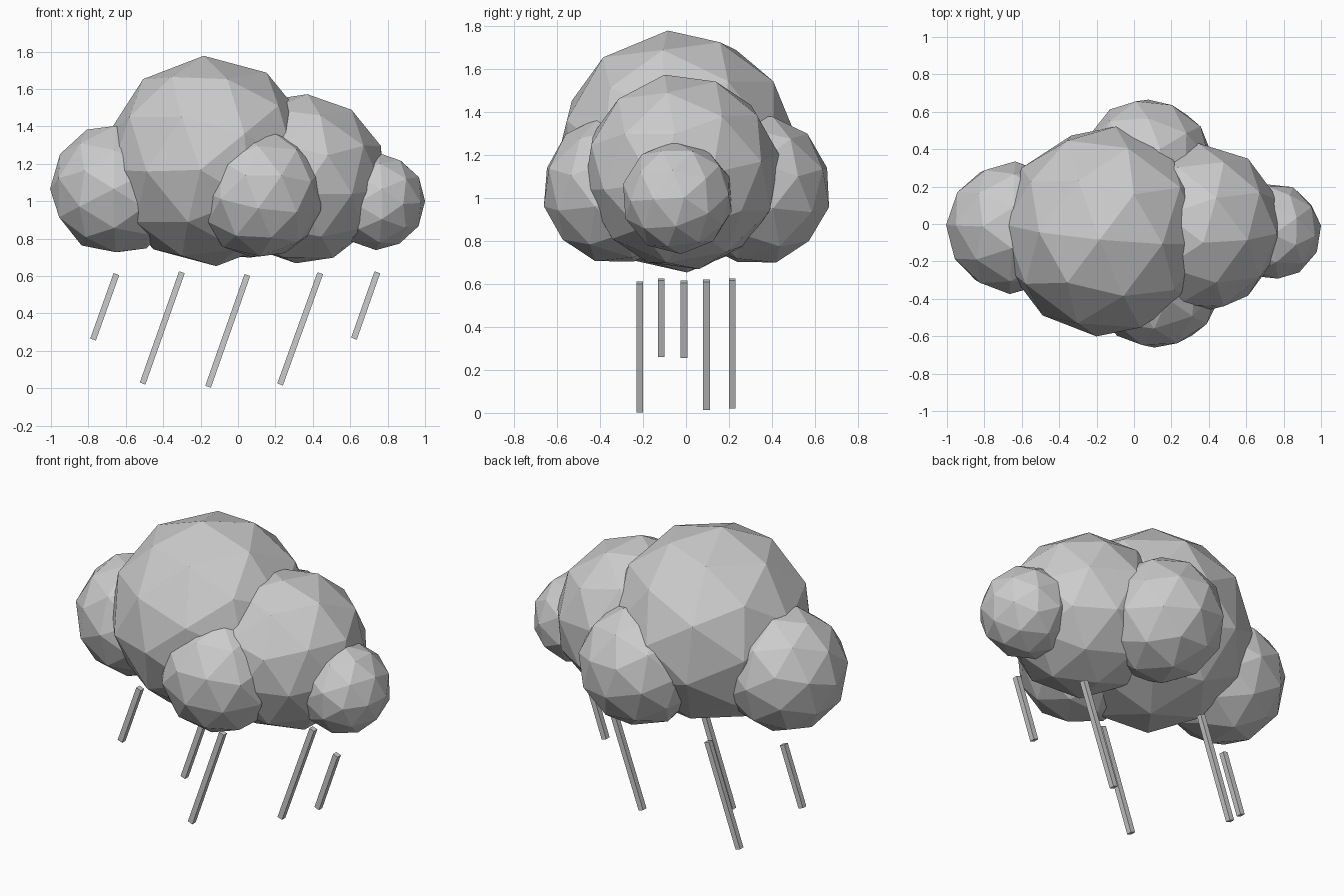
import bpy
from mathutils import Vector, Matrix

if "Cube" in bpy.data.objects:
    bpy.data.objects.remove(bpy.data.objects["Cube"])


def puff(name, center, radius, pole, toward):
    """Faceted icosphere with one corner along pole and one face leaning to toward."""
    bpy.ops.mesh.primitive_ico_sphere_add(subdivisions=2, radius=radius)
    ob = bpy.context.object
    ob.name = name
    z = Vector(pole).normalized()
    t = Vector(toward)
    x = (t - z * t.dot(z)).normalized()
    y = z.cross(x)
    rot = Matrix((x, y, z)).transposed()
    ob.matrix_world = Matrix.Translation(center) @ rot.to_4x4()
    return ob


def streak(name, top, bottom, width=0.032):
    """Slanted square rod between two points."""
    top, bottom = Vector(top), Vector(bottom)
    axis = top - bottom
    bpy.ops.mesh.primitive_cube_add(size=1)
    ob = bpy.context.object
    ob.name = name
    z = axis.normalized()
    y = Vector((0, 1, 0))
    rot = Matrix((y.cross(z), y, z)).transposed().to_4x4()
    size = Matrix.Diagonal((width, width, axis.length, 1))
    ob.matrix_world = Matrix.Translation((top + bottom) / 2) @ rot @ size
    return ob


# Cloud puffs
puff("cloud_main", (-0.15, -0.04, 1.215), 0.565, (-0.366, -0.485, 0.795), (0, 0, 1))
puff("cloud_right", (0.34, -0.02, 1.12), 0.46, (0.03, -0.08, 0.45), (1, 0, 0))
puff("cloud_left", (-0.65, -0.02, 1.065), 0.355, (-1, 0.04, 0), (0, 0, 1))
puff("cloud_far_right", (0.74, -0.04, 1.0), 0.262, (1, 0.12, 0), (0, -0.4, 1))
puff("cloud_front", (0.12, -0.32, 1.04), 0.35, (-0.08, -0.33, 0.1), (1, 0, 0))
puff("cloud_back", (0.07, 0.32, 1.04), 0.355, (-0.06, 0.34, 0.1), (1, 0, 0))

# Rain: x and z at the top, x and z at the bottom, depth y
rain = [
    (-0.65, 0.61, -0.775, 0.26, -0.01),
    (-0.30, 0.62, -0.51, 0.025, 0.215),
    (0.05, 0.605, -0.16, 0.008, -0.215),
    (0.44, 0.615, 0.225, 0.02, 0.095),
    (0.745, 0.62, 0.62, 0.265, -0.115),
]
for i, (tx, tz, bx, bz, y) in enumerate(rain):
    streak(f"rain_streak_{i + 1}", (tx, y, tz), (bx, y, bz))
